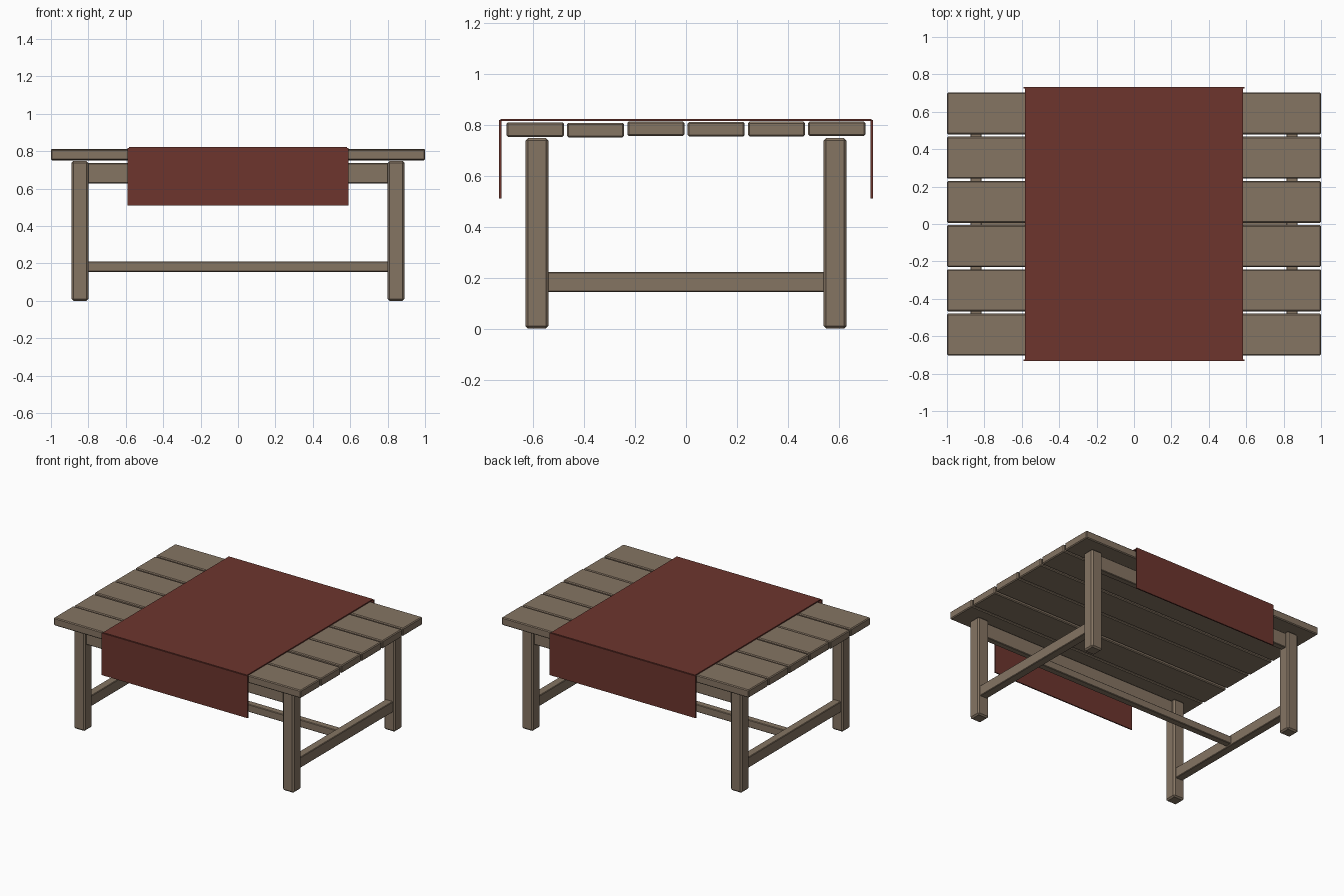
import bpy

cube = bpy.data.objects.get("Cube")
if cube:
    bpy.data.objects.remove(cube, do_unlink=True)


def material(name, rgb):
    mat = bpy.data.materials.new(name)
    mat.use_nodes = True
    mat.diffuse_color = (*rgb, 1)
    mat.node_tree.nodes["Principled BSDF"].inputs["Base Color"].default_value = (*rgb, 1)
    return mat


wood = material("weathered wood", (0.235, 0.176, 0.124))
cloth = material("dark red cloth", (0.153, 0.036, 0.027))


def box(name, center, size, mat, bevel):
    """Chamfered box given its centre and full size."""
    bpy.ops.mesh.primitive_cube_add(size=1, location=center)
    obj = bpy.context.object
    obj.name = name
    obj.scale = size
    bpy.ops.object.transform_apply(location=False, rotation=False, scale=True)
    obj.data.materials.append(mat)
    if bevel:
        mod = obj.modifiers.new("Chamfer", 'BEVEL')
        mod.width = bevel
        mod.segments = 1
    return obj


LEG_X, LEG_Y, LEG_W, LEG_H = 0.845, 0.585, 0.09, 0.747

# Table top planks, laid at slightly uneven heights
PITCH = 0.2365
for i, lift in enumerate((-0.001, -0.003, 0.002, 0, 0.001, 0.002)):
    box(f"plank_{i + 1}", (0, (i - 2.5) * PITCH, 0.782 + lift),
        (2.0, 0.224, 0.057), wood, 0.006)

# Legs
for sx, side in ((1, "left"), (-1, "right")):
    for sy, end in ((-1, "front"), (1, "back")):
        box(f"{end}_{side}_leg", (sx * LEG_X, sy * LEG_Y, LEG_H / 2),
            (LEG_W, LEG_W, LEG_H), wood, 0.01)

# Long aprons under the top
for sy, end in ((-1, "front"), (1, "back")):
    box(f"{end}_apron", (0, sy * LEG_Y, 0.682),
        (2 * LEG_X - LEG_W + 0.02, 0.045, 0.108), wood, 0.004)

# Low stretchers joined in an H
for sx, side in ((1, "left"), (-1, "right")):
    box(f"{side}_stretcher", (sx * LEG_X, 0, 0.183),
        (0.06, 2 * LEG_Y - LEG_W + 0.02, 0.078), wood, 0.004)
box("middle_stretcher", (0, 0, 0.183), (2 * LEG_X - 0.05, 0.05, 0.056), wood, 0.004)

# Cloth laid across the top with a hanging flap at each end
box("cloth_top", (0, 0, 0.818), (1.166, 1.456, 0.008), cloth, 0)
for sy, end in ((-1, "front"), (1, "back")):
    box(f"{end}_cloth_flap", (0, sy * 0.728, 0.664), (1.182, 0.009, 0.308), cloth, 0)
